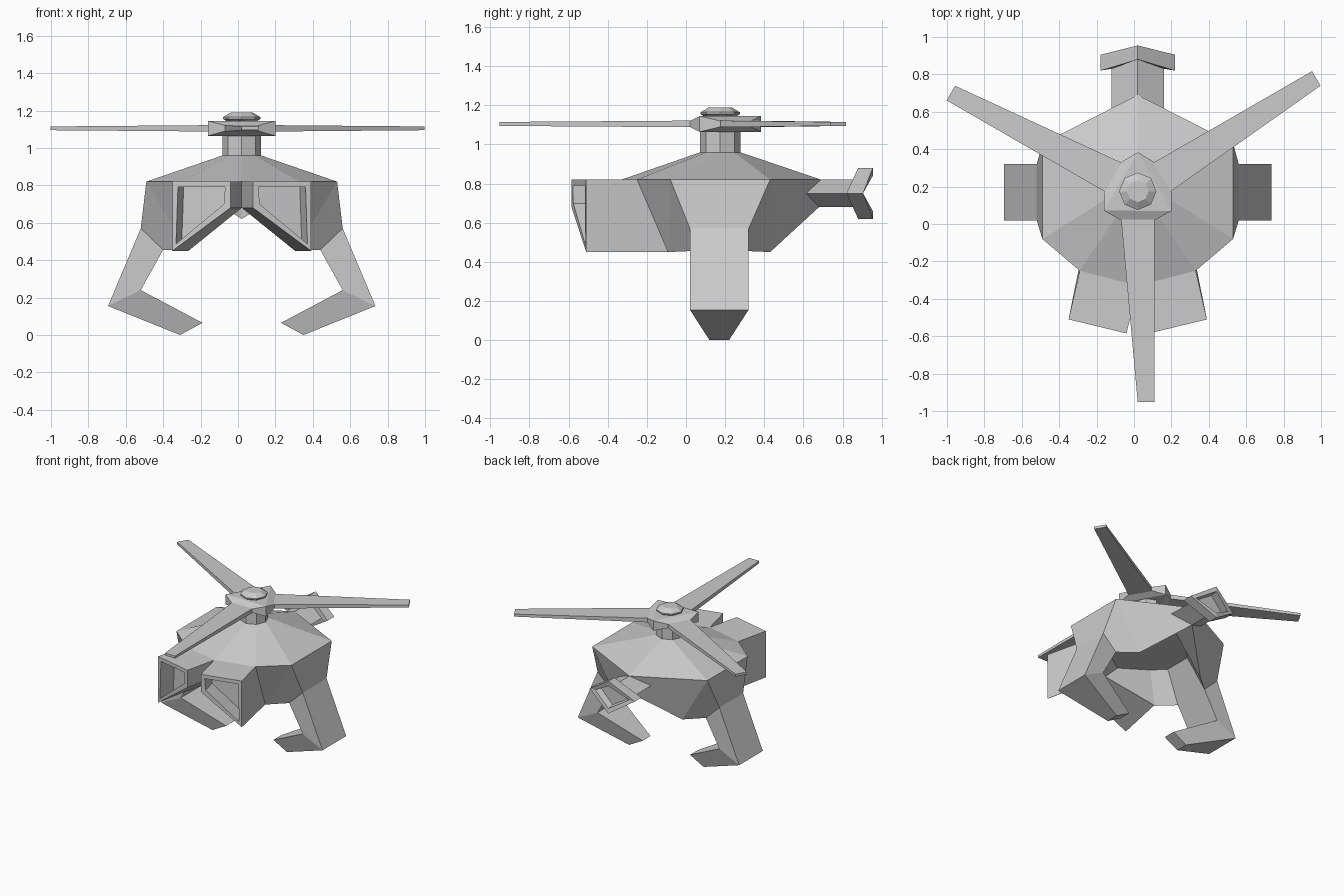
import bpy, bmesh
from math import cos, sin, radians
from mathutils import Vector

if "Cube" in bpy.data.objects:
    bpy.data.objects.remove(bpy.data.objects["Cube"])

CX, CY = 0.02, 0.175   # body axis (x) and rotor axis (y)


def make(name, verts, faces, mirror=False, recess=None):
    """Mesh from points given relative to the body's centre plane."""
    bm = bmesh.new()
    for s in ((1, -1) if mirror else (1,)):
        vs = [bm.verts.new((CX + s * x, y, z)) for x, y, z in verts]
        for f in faces:
            bm.faces.new([vs[i] for i in f])
    bmesh.ops.remove_doubles(bm, verts=bm.verts, dist=0.0005)
    bmesh.ops.recalc_face_normals(bm, faces=bm.faces)
    if recess:  # sunken window in the front faces
        thick, depth = recess
        for f in [f for f in bm.faces if f.normal.y < -0.9]:
            n = f.normal.copy()
            bmesh.ops.inset_individual(bm, faces=[f], thickness=thick)
            new = bmesh.ops.extrude_discrete_faces(bm, faces=[f])["faces"][0]
            bmesh.ops.translate(bm, vec=-n * depth, verts=new.verts)
    me = bpy.data.meshes.new(name)
    bm.to_mesh(me)
    bm.free()
    ob = bpy.data.objects.new(name, me)
    bpy.context.collection.objects.link(ob)
    return ob


def loft(name, rings, mirror=False, caps=(True, True)):
    n = len(rings[0])
    verts = [p for r in rings for p in r]
    faces = [(k * n + i, k * n + (i + 1) % n, (k + 1) * n + (i + 1) % n, (k + 1) * n + i)
             for k in range(len(rings) - 1) for i in range(n)]
    if caps[0]:
        faces.append(tuple(range(n))[::-1])
    if caps[1]:
        faces.append(tuple(range((len(rings) - 1) * n, len(rings) * n)))
    return make(name, verts, faces, mirror)


def octagon(r, z):
    return [(r * cos(radians(45 * i)), CY + r * sin(radians(45 * i)), z) for i in range(8)]


# Hull: right half, mirrored
q = 0.073
hull = [
    (0, -.33, .82), (.31, -.25, .82), (.51, -.08, .82), (.51, .43, .82), (0, .69, .82),      # rim 0-4
    (0, -.30, .68), (.29, -.09, .45), (.54, .02, .57), (.42, .02, .455),                     # front 5-8
    (.54, .32, .57), (.42, .32, .455), (.29, .43, .45), (0, .68, .68),                       # rear 9-12
    (0, CY - .103, .96), (q, CY - q, .96), (.103, CY, .96), (q, CY + q, .96), (0, CY + .103, .96),  # top 13-17
    (0, -.16, .69), (.2, -.03, .69), (.29, .06, .69), (.29, .28, .69), (.2, .37, .69), (0, .5, .69),  # belly 18-23
]
faces = [(0, 1, 6, 5), (1, 2, 6), (2, 7, 8, 6), (2, 3, 9, 7), (3, 11, 10, 9), (3, 4, 12, 11),
         (7, 9, 10, 8)]
faces += [(i, i + 1, i + 14, i + 13) for i in range(4)]
under = [5, 6, 8, 10, 11, 12]
faces += [(under[i], under[i + 1], 19 + i, 18 + i) for i in range(5)]
faces += [tuple(range(18, 24))]
make("hull", hull, faces, mirror=True)

# Two front pods with sunken windows
back = [(0, -.33, .82), (.31, -.25, .82), (.285, -.09, .45), (0, -.30, .68)]
front = [(.06, -.585, .82), (.37, -.51, .82), (.37, -.51, .45), (.06, -.585, .68)]
make("front_pods", back + front,
     [(0, 1, 5, 4), (1, 2, 6, 5), (2, 3, 7, 6), (3, 0, 4, 7), (4, 5, 6, 7), (0, 3, 2, 1)],
     mirror=True, recess=(.042, .13))


# Legs with inward-turned tapering feet
def leg_section(outer, inner, y0, y1):
    (xo, zo), (xi, zi) = outer, inner
    return [(xo, y0, zo), (xo, y1, zo), (xi, y1, zi), (xi, y0, zi)]


loft("legs", [leg_section((.54, .57), (.42, .455), .02, .32),
              leg_section((.715, .155), (.54, .24), .02, .32),
              leg_section((.33, 0), (.21, .065), .12, .22)], mirror=True)


# Tail: diamond boom, flared hollow end
def diamond(w, h, y_mid, y_side):
    return [(0, y_mid, .75 + h), (w, y_side, .75), (0, y_mid, .75 - h), (-w, y_side, .75)]


loft("tail", [diamond(.14, .07, .68, .60), diamond(.14, .07, .88, .83),
              diamond(.20, .13, .88, .82), diamond(.20, .13, .955, .905),
              diamond(.15, .09, .955, .905), diamond(.14, .08, .90, .85)])

# Mast and cap
loft("mast", [octagon(.103, .95), octagon(.103, 1.08)])
loft("rotor_cap", [octagon(.06, 1.13), octagon(.1, 1.155), octagon(.1, 1.165), octagon(.058, 1.19)])


def spin(points, k):
    a = radians(120 * k)
    return [(x * cos(a) - y * sin(a), CY + x * sin(a) + y * cos(a), z) for x, y, z in points]


# Rotor hub: triangular plate with three sloped blade sockets
top = [p for k in range(3) for p in spin([(-.09, -.155, 1.12), (.09, -.155, 1.12), (.18, -.105, 1.145)], k)]
low = [(x, y, 1.09 if z < 1.13 else 1.065) for x, y, z in top]
hub_faces = [(i, (i + 1) % 9, 9 + (i + 1) % 9, 9 + i) for i in range(9)]
for o in (0, 9):
    hub_faces.append((o + 2, o + 5, o + 8))
    for k in range(3):
        hub_faces.append((o + (3 * k - 1) % 9, o + 3 * k, o + 3 * k + 1, o + 3 * k + 2))
make("rotor_hub", top + low, hub_faces)

# Blades: one straight edge, one tapered edge
for k in range(3):
    root = [(-.09, -.14, 1.088), (.09, -.14, 1.088), (.09, -.14, 1.122), (-.09, -.14, 1.122)]
    tip = [(0, -1.128, 1.095), (.09, -1.128, 1.095), (.09, -1.128, 1.115), (0, -1.128, 1.115)]
    loft(f"rotor_blade_{k + 1}", [spin(root, k), spin(tip, k)])
